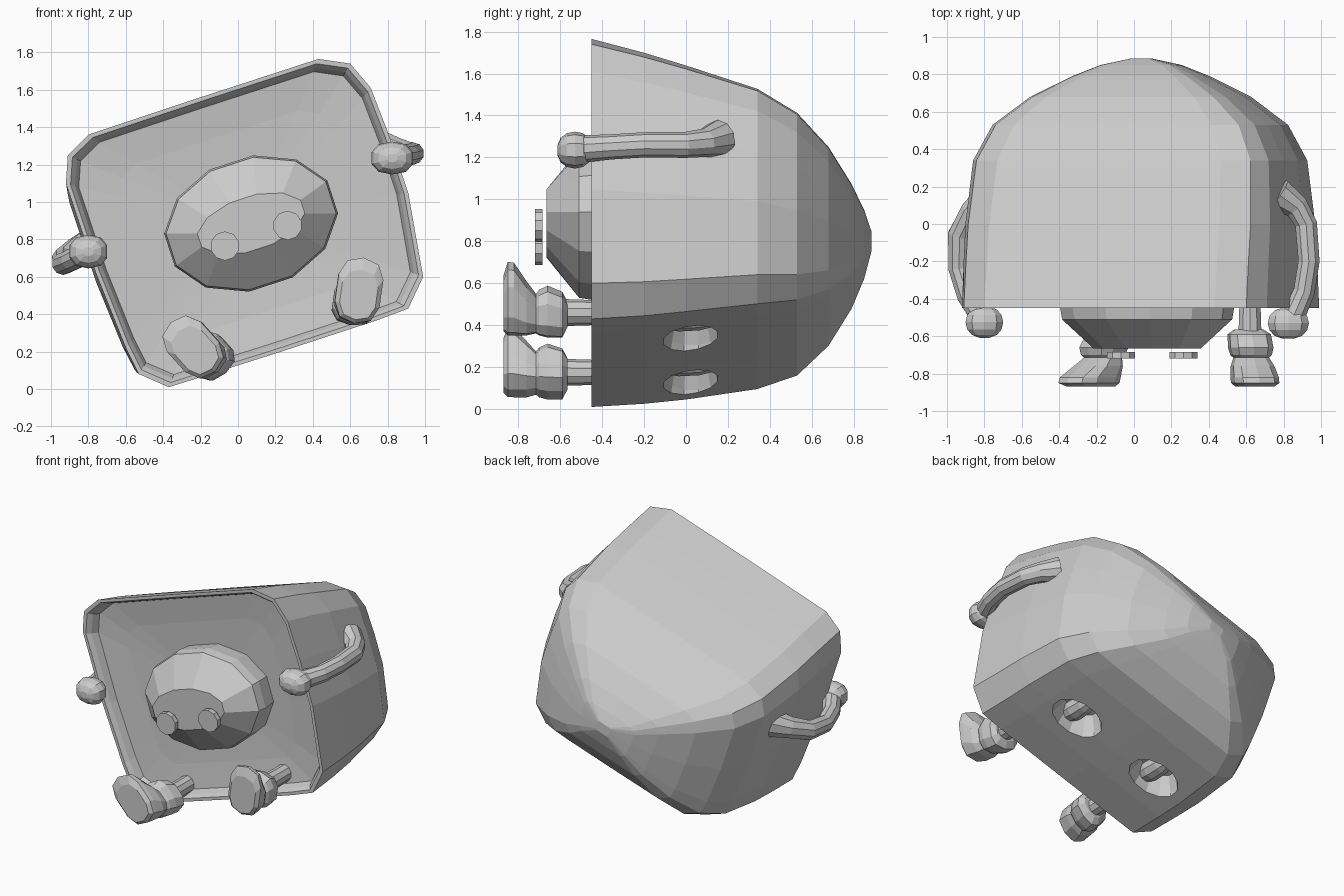
import bpy, bmesh, math
from math import sin, cos, pi
from mathutils import Vector, Matrix

cube = bpy.data.objects.get("Cube")
if cube:
    bpy.data.objects.remove(cube)

grey = bpy.data.materials.new("plain grey")
grey.use_nodes = True
tone = (0.6, 0.6, 0.6, 1)
grey.diffuse_color = tone
grey.node_tree.nodes["Principled BSDF"].inputs["Base Color"].default_value = tone

TILT = math.radians(18)
U = Vector((cos(TILT), 0, sin(TILT)))    # sideways axis of the tilted body
V = Vector((-sin(TILT), 0, cos(TILT)))   # upward axis of the tilted body


def loft(name, rings):
    """Skin a list of equal-length rings and cap both ends."""
    bm = bmesh.new()
    rows = [[bm.verts.new(p) for p in ring] for ring in rings]
    n = len(rows[0])
    for a, b in zip(rows, rows[1:]):
        for i in range(n):
            j = (i + 1) % n
            bm.faces.new((a[i], a[j], b[j], b[i]))
    bm.faces.new(rows[0][::-1])
    bm.faces.new(rows[-1])
    bmesh.ops.recalc_face_normals(bm, faces=bm.faces)
    mesh = bpy.data.meshes.new(name)
    bm.to_mesh(mesh)
    bm.free()
    mesh.materials.append(grey)
    obj = bpy.data.objects.new(name, mesh)
    bpy.context.collection.objects.link(obj)
    return obj


def oval(center, a, b, sides=10, power=1.0):
    """Ring around a centre spanned by two half-axis vectors; low power is boxier."""
    def soft(t):
        return math.copysign(abs(t) ** power, t)
    angles = [2 * pi * (i + .5) / sides for i in range(sides)]
    return [Vector(center) + a * soft(cos(t)) + b * soft(sin(t)) for t in angles]


def tube(name, path, radii):
    pts = [Vector(p) for p in path]
    rings = []
    for i, p in enumerate(pts):
        t = (pts[min(i + 1, len(pts) - 1)] - pts[max(i - 1, 0)]).normalized()
        side = t.cross(Vector((0, 0, 1))).normalized()
        rings.append(oval(p, side * radii[i], side.cross(t) * radii[i]))
    return loft(name, rings)


def ball(name, center, size, sides=10, steps=6):
    rings = []
    for k in range(steps + 1):
        a = pi * (0.06 + 0.88 * k / steps)
        c = Vector(center) + Vector((0, -cos(a) * size[1], 0))
        r = sin(a) ** .8
        rings.append(oval(c, Vector((size[0] * r, 0, 0)), Vector((0, 0, size[2] * r)),
                          sides, .85))
    return loft(name, rings)


# Domed body: one loft from the back tip, round the rim, to a shallow recessed front
rim = [(-.91, 1.25), (-.8, 1.36), (-.2, 1.56), (.43, 1.765), (.6, 1.74), (.71, 1.61),
       (.81, 1.35), (.91, 1.05), (.99, .6), (.91, .43), (.75, .37), (.2, .19),
       (-.37, .01), (-.53, .08), (-.6, .22), (-.76, .62), (-.92, 1.1)]
MID = Vector((.04, 0, .885))
# y, width scale, height scale, centre height
outer = [(.885, .06, .05, .8), (.85, .24, .17, .785), (.79, .4, .32, .775),
         (.68, .64, .51, .775), (.53, .86, .67, .785), (.34, .97, .77, .81),
         (0, 1, .88, .84), (-.2, 1, .94, .86), (-.45, 1, 1, .885)]
front = [(-.45, .975, .97, .885), (-.42, .95, .945, .885), (-.37, .93, .92, .885),
         (-.35, .7, .68, .885), (-.335, .3, .3, .885)]


def body_ring(y, su, sv, cz):
    ring = []
    for x, z in rim:
        d = Vector((x, 0, z)) - MID
        ring.append(Vector((MID.x, y, cz)) + U * d.dot(U) * su + V * d.dot(V) * sv)
    return ring


body = loft("body_shell", [body_ring(*s) for s in outer + front])

# Oval leg recesses in the underside, each with a thigh lying inside
for side, x, z in (("left", .5, .35), ("right", -.15, .136)):
    c = Vector((x, .025, z))
    cutter = loft("leg_hole_cutter", [oval(c + V * h, U * w, Vector((0, d, 0)), 12)
                  for h, w, d in ((-.12, .22, .15), (.01, .18, .13), (.12, .12, .1))])
    cutter.hide_render = True
    mod = body.modifiers.new("leg_hole", 'BOOLEAN')
    mod.operation = 'DIFFERENCE'
    mod.solver = 'EXACT'
    mod.object = cutter
    graph = bpy.context.evaluated_depsgraph_get()
    cut = bpy.data.meshes.new_from_object(body.evaluated_get(graph))
    body.modifiers.clear()
    body.data = cut
    bpy.data.objects.remove(cutter)
    hip = c + V * .1
    tube(side + "_thigh", [hip + Vector((0, y, 0)) for y in (-.14, -.06, .04, .12)],
         [.06, .075, .07, .05])

# Twelve-sided faceted snout in the opening
face_mid = Vector((.07, 0, .885))
snout = [(-.665, .3, .145), (-.51, .465, .345), (-.45, .475, .355), (-.3, .46, .34)]
loft("snout", [oval(face_mid + Vector((0, y, 0)), U * a, V * b, 12) for y, a, b in snout])

# Round buttons on the snout
for side, x, z in (("right", -.07, .765), ("left", .265, .875)):
    loft(side + "_button", [oval((x, y, z), Vector((.078, 0, 0)), Vector((0, 0, .078)))
                            for y in (-.72, -.685)])

# Arms and hands
tube("left_arm", [(.77, .16, 1.29), (.87, .09, 1.27), (.92, .0, 1.26), (.935, -.2, 1.26),
                  (.91, -.36, 1.25), (.85, -.5, 1.24)], [.09, .068, .062, .06, .06, .065])
ball("left_hand", (.825, -.53, 1.235), (.115, .085, .088))
tube("right_arm", [(-.76, .14, .78), (-.86, .06, .74), (-.93, -.06, .69), (-.935, -.24, .67),
                   (-.89, -.38, .69), (-.81, -.5, .73)], [.1, .075, .068, .06, .06, .065])
ball("right_hand", (-.8, -.525, .735), (.105, .085, .09))

# Feet with soles facing forwards and toes up, on short legs
# y, heel height, toe height, half width
foot_rings = [(-.87, -.09, .18, .1), (-.85, -.11, .245, .125), (-.82, -.11, .24, .125),
              (-.76, -.11, .15, .115), (-.715, -.1, .09, .095), (-.7, -.11, .11, .11),
              (-.66, -.12, .13, .12), (-.59, -.12, .1, .115), (-.565, -.07, .05, .08)]


def leg(side, ankle, turn, splay):
    """Foot rolled by turn, its sole drifting sideways by splay, and a short leg."""
    spin = Matrix.Rotation(turn, 3, 'Y')
    base = Vector(ankle)
    rings = []
    for y, low, high, half in foot_rings:
        up = spin @ Vector((0, 0, 1))
        across = spin @ Vector((half, 0, 0))
        drift = Vector((splay * (y + .62), y, 0))
        rings.append(oval(base + drift + up * (low + high) / 2, across,
                          up * (high - low) / 2, power=.75))
    loft(side + "_foot", rings)
    tube(side + "_leg", [base + Vector((0, y, 0)) for y in (-.6, -.45, -.3)],
         [.065, .06, .06])


leg("left", (.62, 0, .46), math.radians(8), -.08)
leg("right", (-.15, 0, .175), math.radians(-42), .2)
